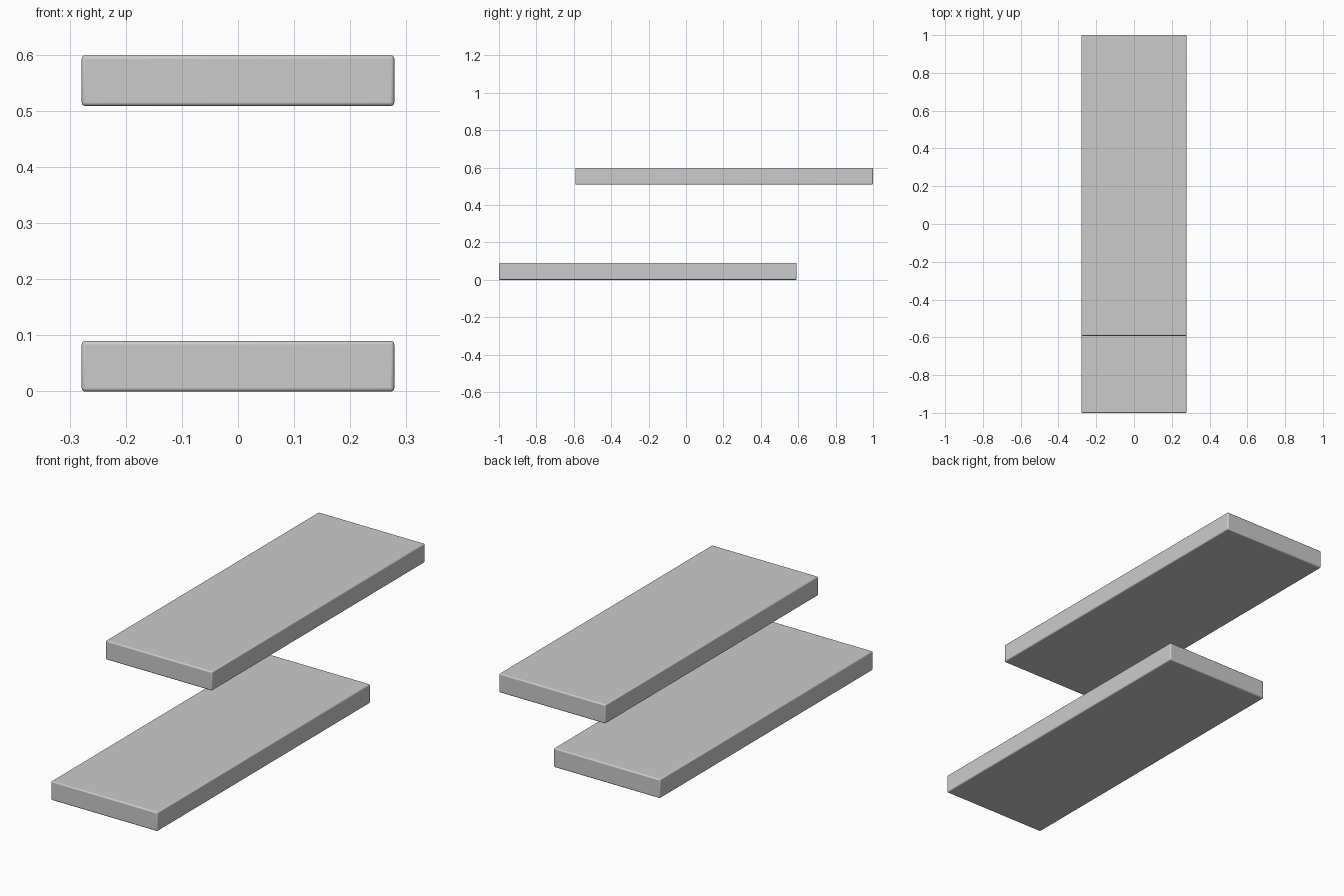
import bpy

if "Cube" in bpy.data.objects:
    bpy.data.objects.remove(bpy.data.objects["Cube"])

WIDTH, LENGTH, THICK = 0.557, 1.592, 0.09


def board(name, y, z):
    bpy.ops.mesh.primitive_cube_add(size=1, location=(0, y, z))
    ob = bpy.context.object
    ob.name = name
    ob.scale = (WIDTH, LENGTH, THICK)
    bpy.ops.object.transform_apply(location=False, rotation=False, scale=True)
    # slightly eased edges
    bev = ob.modifiers.new("eased_edges", 'BEVEL')
    bev.width = 0.006
    bev.segments = 3
    bpy.ops.object.shade_smooth_by_angle()
    return ob


# two staggered shelf boards, the upper one shifted to the back
shift = 1 - LENGTH / 2
board("lower_shelf", -shift, THICK / 2)
board("upper_shelf", shift, 0.599 - THICK / 2)
